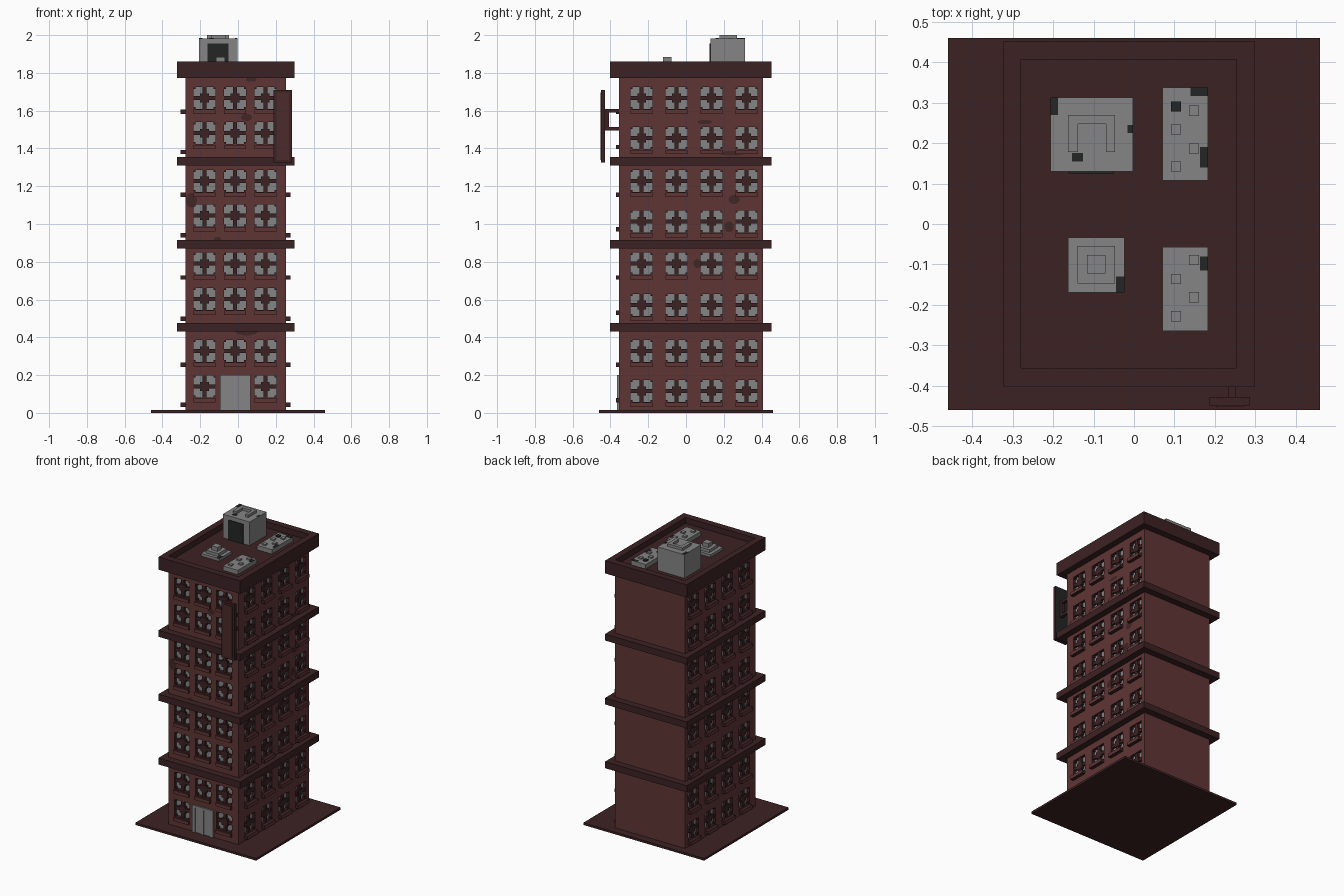
import bpy, bmesh, math
from mathutils import Vector

cube = bpy.data.objects.get("Cube")
if cube:
    bpy.data.objects.remove(cube, do_unlink=True)

# Palette (linear)
COLOURS = [
    ("brick_red", (0.118, 0.036, 0.036)),
    ("dark_trim", (0.046, 0.016, 0.017)),
    ("pale_grey", (0.235, 0.235, 0.235)),
    ("charcoal", (0.017, 0.019, 0.019)),
    ("stain_brown", (0.055, 0.019, 0.019)),
    ("sign_red", (0.070, 0.024, 0.024)),
]
MATS = []
for name, rgb in COLOURS:
    m = bpy.data.materials.new(name)
    m.use_nodes = True
    m.diffuse_color = (*rgb, 1)
    m.node_tree.nodes["Principled BSDF"].inputs["Base Color"].default_value = (*rgb, 1)
    MATS.append(m)
BRICK, TRIM, GREY, BLACK, STAIN, SIGN = range(6)


def finish(bm, name):
    me = bpy.data.meshes.new(name)
    bm.to_mesh(me)
    bm.free()
    for m in MATS:
        me.materials.append(m)
    ob = bpy.data.objects.new(name, me)
    bpy.context.collection.objects.link(ob)
    return ob


def box(bm, a, b, mat):
    """Axis-aligned box between two opposite corners."""
    lo = Vector([min(p, q) for p, q in zip(a, b)])
    hi = Vector([max(p, q) for p, q in zip(a, b)])
    verts = bmesh.ops.create_cube(bm, size=1)["verts"]
    for v in verts:
        v.co = Vector([lo[i] if v.co[i] < 0 else hi[i] for i in range(3)])
    faces = {f for v in verts for f in v.link_faces}
    for f in faces:
        f.material_index = mat
    return faces


def boxes(name, items):
    bm = bmesh.new()
    for a, b, mat in items:
        box(bm, a, b, mat)
    return finish(bm, name)


def quad(bm, pts, n, mat):
    """Quad turned to face along n."""
    f = bm.faces.new([bm.verts.new(p) for p in pts])
    f.normal_update()
    if f.normal.dot(n) < 0:
        f.normal_flip()
    f.material_index = mat


# Main dimensions
X0, X1, Y0, Y1 = -0.279, 0.254, -0.356, 0.407
CX0, CX1, CY0, CY1 = -0.323, 0.299, -0.403, 0.453
WALL_TOP, ROOF, TOP = 1.80, 1.82, 1.86
HALF, DEPTH = 0.058, 0.02

# Each wall: point from (along, up, outward), normal, extents, columns, rows, sill depth
FRONT_ROWS = [0.14, 0.328, 0.603, 0.79, 1.045, 1.228, 1.481, 1.667]
SIDE_ROWS = [0.116, 0.328, 0.571, 0.79, 1.014, 1.228, 1.455, 1.667]
FRONT_COLS = [-0.177, -0.016, 0.145]
SIDE_COLS = [-0.235, -0.05, 0.135, 0.32]
WALLS = {
    "front": (lambda u, z, d: Vector((u, Y0 - d, z)), (0, -1, 0), X0, X1, FRONT_COLS, FRONT_ROWS, 0.015),
    "left": (lambda u, z, d: Vector((X1 + d, u, z)), (1, 0, 0), Y0, Y1, SIDE_COLS, SIDE_ROWS, 0.025),
    "right": (lambda u, z, d: Vector((X0 - d, u, z)), (-1, 0, 0), Y0, Y1, SIDE_COLS, SIDE_ROWS, 0.025),
    "back": (lambda u, z, d: Vector((u, Y1 + d, z)), (0, 1, 0), X0, X1, [], [], 0),
}


def build_wall(side, P, n, u0, u1, cols, rows, out):
    n = Vector(n)
    wall, bars, sills = bmesh.new(), bmesh.new(), bmesh.new()
    us = [u0] + [c + s * HALF for c in cols for s in (-1, 1)] + [u1]
    zs = [0.0] + [r + s * HALF for r in rows for s in (-1, 1)] + [WALL_TOP]
    for i in range(len(us) - 1):
        for j in range(len(zs) - 1):
            a, b, c, d = us[i], us[i + 1], zs[j], zs[j + 1]
            is_door = side == "front" and i == 3 and j == 1
            if not (i % 2 and j % 2) or is_door:
                quad(wall, [P(a, c, 0), P(b, c, 0), P(b, d, 0), P(a, d, 0)], n, BRICK)
                continue
            # Recessed pane and its dark reveals
            ring = [(a, c), (b, c), (b, d), (a, d)]
            quad(wall, [P(u, z, -DEPTH) for u, z in ring], n, GREY)
            mid = P((a + b) / 2, (c + d) / 2, 0)
            for k in range(4):
                p, q = ring[k], ring[(k + 1) % 4]
                inward = mid - (P(*p, 0) + P(*q, 0)) / 2
                quad(wall, [P(*p, 0), P(*q, 0), P(*q, -DEPTH), P(*p, -DEPTH)], inward, TRIM)
            # Cross bars, centre boss and corner blocks
            u, z = (a + b) / 2, (c + d) / 2
            for w, h, front in ((0.011, HALF, -0.005), (HALF, 0.011, -0.006), (0.023, 0.023, -0.003)):
                box(bars, P(u - w, z - h, -DEPTH), P(u + w, z + h, front), TRIM)
            for su in (-1, 1):
                for sz in (-1, 1):
                    box(bars, P(u + su * HALF, z + sz * HALF, -DEPTH),
                        P(u + su * (HALF - 0.011), z + sz * (HALF - 0.011), -0.004), TRIM)
            # Sill: brick outward face, dark elsewhere
            for f in box(sills, P(u - HALF, z - 0.085, 0), P(u + HALF, z - 0.062, out), TRIM):
                f.normal_update()
                if f.normal.dot(n) > 0.9:
                    f.material_index = BRICK
    finish(wall, side + "_wall")
    if cols:
        finish(bars, side + "_window_bars")
        finish(sills, side + "_window_sills")
    else:
        bars.free()
        sills.free()


for side, spec in WALLS.items():
    build_wall(side, *spec)

# Ground slab, floor bands, roof and parapet
boxes("ground_slab", [((-0.46, -0.46, 0), (0.46, 0.46, 0.015), TRIM)])
boxes("floor_bands", [((CX0, CY0, z), (CX1, CY1, z + 0.045), TRIM) for z in (0.431, 0.87, 1.31)])
boxes("roof_deck", [((X0, Y0, 1.775), (X1, Y1, ROOF), TRIM)])
boxes("parapet", [
    ((CX0, CY0, 1.772), (CX1, Y0, TOP), TRIM),
    ((CX0, Y1, 1.772), (CX1, CY1, TOP), TRIM),
    ((CX0, Y0, 1.772), (X0, Y1, TOP), TRIM),
    ((X1, Y0, 1.772), (CX1, Y1, TOP), TRIM)])

# Entrance: two tall sunken panels
boxes("entrance_door", [((-0.095, Y0, 0.015), (0.065, Y0 - 0.004, 0.2), GREY)] + [
    ((a, Y0, z0), (b, Y0 - 0.010, z1), GREY) for a, b, z0, z1 in
    ((-0.095, -0.070, 0.015, 0.2), (-0.024, -0.005, 0.015, 0.185),
     (0.042, 0.065, 0.015, 0.2), (-0.070, 0.042, 0.185, 0.2))])

# Hanging sign with brackets
bm = bmesh.new()
for f in box(bm, (0.187, -0.449, 1.325), (0.287, -0.428, 1.71), TRIM):
    f.normal_update()
    if f.normal.y > 0.9:
        f.material_index = BLACK
box(bm, (0.203, -0.449, 1.34), (0.271, -0.452, 1.695), SIGN)
finish(bm, "hanging_sign")
boxes("sign_brackets", [
    ((0.232, -0.43, 1.59), (0.252, Y0, 1.608), TRIM),
    ((0.232, -0.43, 1.495), (0.252, Y0, 1.513), TRIM),
    ((0.232, -0.43, 1.495), (0.252, -0.408, 1.608), TRIM)])

# Stair hut with a U-shaped cap and a dark doorway
H = 1.982
boxes("stair_hut", [((-0.207, 0.13, ROOF), (-0.002, 0.313, H), GREY)])
boxes("hut_cap", [
    ((-0.163, 0.178, H), (-0.138, 0.27, 2.0), GREY),
    ((-0.069, 0.178, H), (-0.047, 0.27, 2.0), GREY),
    ((-0.138, 0.247, H), (-0.069, 0.27, 2.0), GREY)])
boxes("hut_doorway", [((-0.162, 0.13, ROOF), (-0.05, 0.125, 1.955), BLACK)])

# Stepped roof vent
boxes("roof_vent", [
    ((-0.163, -0.17, ROOF), (-0.024, -0.033, 1.838), GREY),
    ((-0.14, -0.147, 1.838), (-0.047, -0.054, 1.858), GREY),
    ((-0.116, -0.123, 1.858), (-0.07, -0.077, 1.885), GREY)])

# Air units with small raised caps
AIR_TOP = 1.85
for name, y0, y1, caps in (
        ("rear_air_unit", 0.107, 0.338, [(0.104, 0.291), (0.148, 0.28), (0.104, 0.234), (0.148, 0.187), (0.104, 0.142)]),
        ("front_air_unit", -0.264, -0.057, [(0.148, -0.089), (0.104, -0.136), (0.148, -0.181), (0.104, -0.228)])):
    boxes(name, [((0.07, y0, ROOF), (0.183, y1, AIR_TOP), GREY)] + [
        ((x - 0.0125, y - 0.0125, AIR_TOP), (x + 0.0125, y + 0.0125, 1.859),
         BLACK if y > 0.285 else GREY) for x, y in caps])

# Soot patches on the roof fittings
boxes("soot_patches", [((a, b, z), (c, d, z + 0.002), BLACK) for a, b, c, d, z in (
    (0.14, 0.316, 0.183, 0.338, AIR_TOP), (0.163, 0.14, 0.183, 0.19, AIR_TOP),
    (0.163, -0.115, 0.183, -0.08, AIR_TOP), (-0.207, 0.27, -0.188, 0.313, H),
    (-0.153, 0.155, -0.126, 0.175, H), (-0.016, 0.225, -0.002, 0.245, H),
    (-0.045, -0.17, -0.024, -0.13, 1.838))])

# Weather stains: thin ten-sided plates on the walls (along, up, half width, half height)
STAINS = {
    "front": [(-0.247, 1.125, 0.03, 0.04), (0.045, 1.565, 0.03, 0.02), (0.045, 0.43, 0.06, 0.02),
              (-0.11, 0.92, 0.02, 0.012), (0.07, 1.765, 0.03, 0.012)],
    "left": [(0.06, 0.79, 0.022, 0.025), (0.255, 1.13, 0.03, 0.025), (0.245, 1.375, 0.08, 0.012),
             (0.228, 0.985, 0.026, 0.03), (0.1, 1.54, 0.04, 0.012)],
}
for side, spots in STAINS.items():
    P, n = WALLS[side][:2]
    bm = bmesh.new()
    for u, z, w, h in spots:
        ring = [P(u + w * math.cos(t * math.tau / 10), z + h * math.sin(t * math.tau / 10), 0.002) for t in range(10)]
        quad(bm, ring, Vector(n), STAIN)
    finish(bm, side + "_wall_stains")
